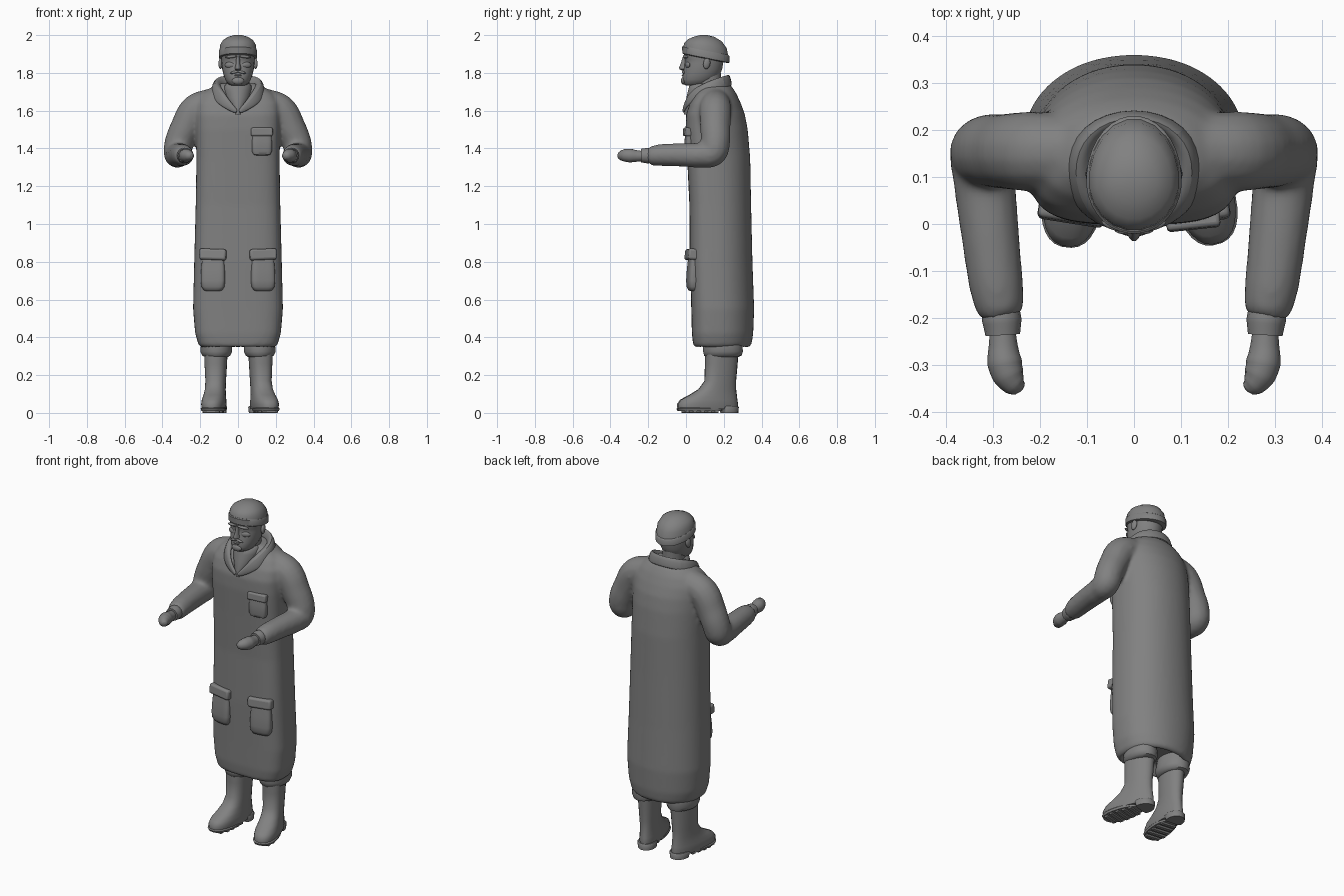
import bpy, bmesh, math
from math import cos, sin, pi, radians

if "Cube" in bpy.data.objects:
    bpy.data.objects.remove(bpy.data.objects["Cube"])


def finish(name, bm):
    bmesh.ops.recalc_face_normals(bm, faces=bm.faces)
    me = bpy.data.meshes.new(name)
    bm.to_mesh(me)
    bm.free()
    ob = bpy.data.objects.new(name, me)
    bpy.context.collection.objects.link(ob)
    return ob


def loft(name, secs, n=32, nf=2.0, nb=2.0, frac=0.45, loc=(0, 0, 0), rot=0):
    """Stack of horizontal rings: (z, half width, front y, back y[, tilt])."""
    bm = bmesh.new()
    rings = []
    for z, w, y0, y1, *t in secs:
        tilt = t[0] if t else 0
        yc = y0 + (y1 - y0) * frac
        ring = []
        for i in range(n):
            a = 2 * pi * (i + 0.5) / n
            c, s = cos(a), sin(a)
            e = 2 / (nb if s > 0 else nf)
            d = (y1 - yc) if s > 0 else (yc - y0)
            x = math.copysign(abs(c) ** e, c) * w
            y = yc + math.copysign(abs(s) ** e, s) * d
            ring.append(bm.verts.new((x, y, z + tilt * (y - 0.1))))
        rings.append(ring)
    for r, q in zip(rings, rings[1:]):
        for i in range(n):
            j = (i + 1) % n
            bm.faces.new((r[i], r[j], q[j], q[i]))
    bm.faces.new(rings[0])
    bm.faces.new(rings[-1])
    ob = finish(name, bm)
    ob.location = loc
    ob.rotation_euler.z = rot
    return ob


def tube(name, pts):
    """Round limb through (x, y, z, radius) points."""
    cu = bpy.data.curves.new(name, 'CURVE')
    cu.dimensions = '3D'
    cu.bevel_depth = 1
    cu.bevel_resolution = 5
    cu.resolution_u = 5
    cu.use_fill_caps = True
    sp = cu.splines.new('BEZIER')
    sp.radius_interpolation = 'LINEAR'
    sp.bezier_points.add(len(pts) - 1)
    for p, (x, y, z, r) in zip(sp.bezier_points, pts):
        p.co = (x, y, z)
        p.radius = r
        p.handle_left_type = p.handle_right_type = 'AUTO'
    ob = bpy.data.objects.new(name, cu)
    bpy.context.collection.objects.link(ob)
    bpy.ops.object.select_all(action='DESELECT')
    ob.select_set(True)
    bpy.context.view_layer.objects.active = ob
    bpy.ops.object.convert(target='MESH')
    return ob


def ball(name, loc, scale, rot=(0, 0, 0)):
    bm = bmesh.new()
    bmesh.ops.create_uvsphere(bm, u_segments=16, v_segments=10, radius=1)
    bmesh.ops.scale(bm, vec=scale, verts=bm.verts)
    ob = finish(name, bm)
    ob.location, ob.rotation_euler = loc, rot
    return ob


def box(name, loc, dims, bevel, rot=(0, 0, 0)):
    bm = bmesh.new()
    bmesh.ops.create_cube(bm, size=1)
    bmesh.ops.scale(bm, vec=dims, verts=bm.verts)
    ob = finish(name, bm)
    ob.location, ob.rotation_euler = loc, rot
    m = ob.modifiers.new('Bevel', 'BEVEL')
    m.width, m.segments = bevel, 3
    return ob


# Long coat, flat in front and round behind, hem turned under
coat = loft('coat', [
    (.40, .15, .09, .29), (.343, .19, .055, .325), (.36, .209, .038, .347),
    (.42, .227, .031, .356), (.55, .238, .028, .361), (.8, .232, .02, .352),
    (1.1, .224, .018, .345), (1.35, .22, .006, .34), (1.5, .223, -.002, .327),
    (1.58, .223, .0, .312), (1.64, .217, .02, .29), (1.69, .187, .05, .267),
    (1.725, .14, .08, .245), (1.745, .09, .1, .225)],
    n=48, nf=3.4, nb=2.1, frac=.42)

# Sleeves, cuffs and mitten hands
parts = [coat]
for s, side in ((-1, 'right'), (1, 'left')):
    def flip(pts):
        return [(s * x, y, z, r) for x, y, z, r in pts]
    parts.append(tube(side + '_sleeve', flip([
        (.08, .155, 1.655, .075), (.15, .155, 1.634, .082), (.222, .155, 1.603, .086),
        (.278, .155, 1.51, .081), (.313, .155, 1.425, .078),
        (.32, .143, 1.378, .074), (.318, .085, 1.366, .067),
        (.307, -.02, 1.366, .063), (.294, -.13, 1.365, .059),
        (.286, -.18, 1.362, .053), (.283, -.2, 1.362, .042)])))
    tube(side + '_cuff', flip([
        (.285, -.18, 1.362, .04), (.282, -.205, 1.362, .042),
        (.28, -.237, 1.362, .037)]))
    tube(side + '_hand', flip([
        (.28, -.22, 1.36, .026), (.279, -.26, 1.36, .031), (.276, -.295, 1.362, .037),
        (.268, -.322, 1.363, .034), (.255, -.342, 1.361, .026), (.244, -.352, 1.358, .016),
        (.241, -.355, 1.357, .006)]))

# Merge sleeves into the coat so the shoulders flow
bpy.ops.object.select_all(action='DESELECT')
for ob in parts:
    ob.select_set(True)
bpy.context.view_layer.objects.active = coat
bpy.ops.object.join()
m = coat.modifiers.new('Merge', 'REMESH')
m.mode, m.voxel_size, m.use_smooth_shade = 'VOXEL', .01, True
m = coat.modifiers.new('Soften', 'SMOOTH')
m.factor, m.iterations = .5, 10

# Collar: inner edge, crest and outer edge, from the front tip to the back
rows = [
    [(0, -.005, 1.60), (.004, -.02, 1.597), (.008, -.012, 1.58)],
    [(.04, 0, 1.645), (.06, -.006, 1.65), (.07, -.002, 1.61)],
    [(.075, .03, 1.70), (.105, .03, 1.715), (.13, .035, 1.65)],
    [(.095, .11, 1.73), (.135, .11, 1.765), (.15, .12, 1.70)],
    [(.075, .19, 1.74), (.108, .195, 1.802), (.118, .215, 1.72)],
    [(0, .22, 1.74), (0, .24, 1.815), (0, .255, 1.735)]]
full = rows + [[(-x, y, z) for x, y, z in r] for r in rows[-2::-1]]
bm = bmesh.new()
grid = [[bm.verts.new(p) for p in r] for r in full]
for r, q in zip(grid, grid[1:]):
    for i in range(2):
        bm.faces.new((r[i], r[i + 1], q[i + 1], q[i]))
collar = finish('collar', bm)
m = collar.modifiers.new('Thickness', 'SOLIDIFY')
m.thickness, m.offset = .012, 0
m = collar.modifiers.new('Smooth', 'SUBSURF')
m.levels = m.render_levels = 2

# Neck scarf
loft('scarf', [(1.58, .02, -.01, .12), (1.62, .045, -.008, .15),
               (1.67, .068, .002, .18), (1.71, .074, .012, .19),
               (1.735, .07, .018, .19), (1.745, .058, .035, .18)])
loft('neck', [(1.7, .06, .05, .185), (1.8, .06, .05, .185)])

# Lower pockets and chest pocket, each a puffed pouch under a flap
for s, side in ((-1, 'right'), (1, 'left')):
    turn = radians(9) * s
    loft(side + '_pocket', [
        (.645, .035, -.012, .03), (.65, .05, -.02, .03), (.668, .061, -.028, .03),
        (.7, .065, -.03, .03), (.76, .063, -.026, .03), (.83, .058, -.018, .03)],
        nf=4, nb=5, frac=.6, loc=(s * .132, .035, 0), rot=turn)
    box(side + '_pocket_flap', (s * .132, .03, .838), (.143, .055, .058), .012,
        (radians(-6), radians(-2) * s, turn))
loft('chest_pocket', [
    (1.363, .03, -.01, .02), (1.368, .045, -.018, .02), (1.385, .053, -.022, .02),
    (1.44, .053, -.02, .02), (1.48, .05, -.015, .02)],
    nf=4, nb=5, frac=.6, loc=(.126, .014, 0), rot=radians(6))
box('chest_pocket_flap', (.126, .008, 1.487), (.115, .038, .045), .009,
    (radians(-5), 0, radians(6)))

# Trouser ends, boots and lugged soles
for s, side, turn in ((-1, 'right', 7), (1, 'left', 15)):
    at, rz = (s * .115, .19, 0), radians(turn) * s
    loft(side + '_trouser', [
        (.295, .06, -.085, .085), (.303, .075, -.095, .105), (.325, .085, -.1, .112),
        (.36, .082, -.1, .11), (.42, .07, -.09, .1)], n=24, loc=at)
    loft(side + '_boot', [
        (.02, .06, -.236, .084), (.045, .064, -.24, .087), (.07, .062, -.222, .083),
        (.095, .057, -.175, .08), (.125, .054, -.125, .076), (.17, .054, -.092, .076),
        (.26, .059, -.09, .084), (.34, .062, -.09, .09)],
        n=28, nf=2.4, frac=.4, loc=at, rot=rz)
    loft(side + '_sole', [
        (.01, .061, -.236, .0), (.022, .065, -.242, .0), (.028, .06, -.236, 0)],
        n=28, nf=2.4, nb=2.4, loc=at, rot=rz)
    loft(side + '_heel', [
        (0, .05, .0, .088), (.03, .054, -.005, .09), (.036, .05, .0, .085)],
        n=24, nf=5, frac=.3, loc=at, rot=rz)
    for i in range(5):
        d = -.2 + i * .04
        half = (.085, .108, .108, .1, .09)[i]
        box(f'{side}_lug_{i + 1}', (at[0] - d * sin(rz), at[1] + d * cos(rz), .008),
            (half, .022, .016), .003, (0, 0, rz))

# Head with bearded jaw and facial features
head = loft('head', [
    (1.732, .035, .0, .1), (1.742, .054, -.014, .13), (1.765, .068, -.02, .16),
    (1.79, .077, -.017, .18), (1.82, .084, -.012, .192), (1.85, .087, -.007, .197),
    (1.87, .088, -.005, .2), (1.885, .09, -.012, .2), (1.92, .09, -.008, .2)],
    nf=2.2, frac=.5)
loft('nose', [(1.813, .011, -.022, .02), (1.82, .018, -.036, .02),
              (1.83, .016, -.037, .02), (1.85, .011, -.028, .02),
              (1.885, .01, -.018, .02)], n=16, frac=.6)
ball('chin', (0, -.013, 1.758), (.032, .014, .02))
ball('lower_lip', (0, -.016, 1.787), (.02, .007, .005))
for s, side in ((-1, 'right'), (1, 'left')):
    ball(side + '_brow', (s * .036, -.003, 1.886), (.034, .012, .008), (0, radians(6) * s, radians(14) * s))
    ball(side + '_cheek', (s * .045, .008, 1.842), (.028, .01, .016), (0, 0, radians(22) * s))
    ball(side + '_moustache', (s * .018, -.013, 1.804), (.024, .009, .007), (0, radians(14) * s, 0))
    ball(side + '_ear', (s * .092, .11, 1.85), (.011, .019, .03), (radians(-10), 0, radians(12) * s))

# Knitted cap with a turned-up band
loft('cap_band', [
    (1.876, .094, -.01, .22, -.2), (1.88, .102, -.02, .23, -.2),
    (1.914, .102, -.021, .231, -.2), (1.919, .098, -.016, .226, -.2)])
loft('cap', [
    (1.91, .099, -.016, .226, -.2), (1.945, .096, -.011, .217, -.12),
    (1.973, .08, .01, .19, -.06), (1.992, .05, .045, .15, -.02),
    (2.0, .02, .075, .115, 0)], n=20)

# Soft shading with crisp edges kept, one dark grey throughout
bpy.ops.object.select_all(action='SELECT')
bpy.context.view_layer.objects.active = head
bpy.ops.object.shade_smooth_by_angle(angle=radians(45))
grey = bpy.data.materials.new('dark_grey')
grey.diffuse_color = (.22, .22, .22, 1)
grey.use_nodes = True
grey.node_tree.nodes["Principled BSDF"].inputs["Base Color"].default_value = grey.diffuse_color
for ob in bpy.data.objects:
    ob.data.materials.clear()
    ob.data.materials.append(grey)
